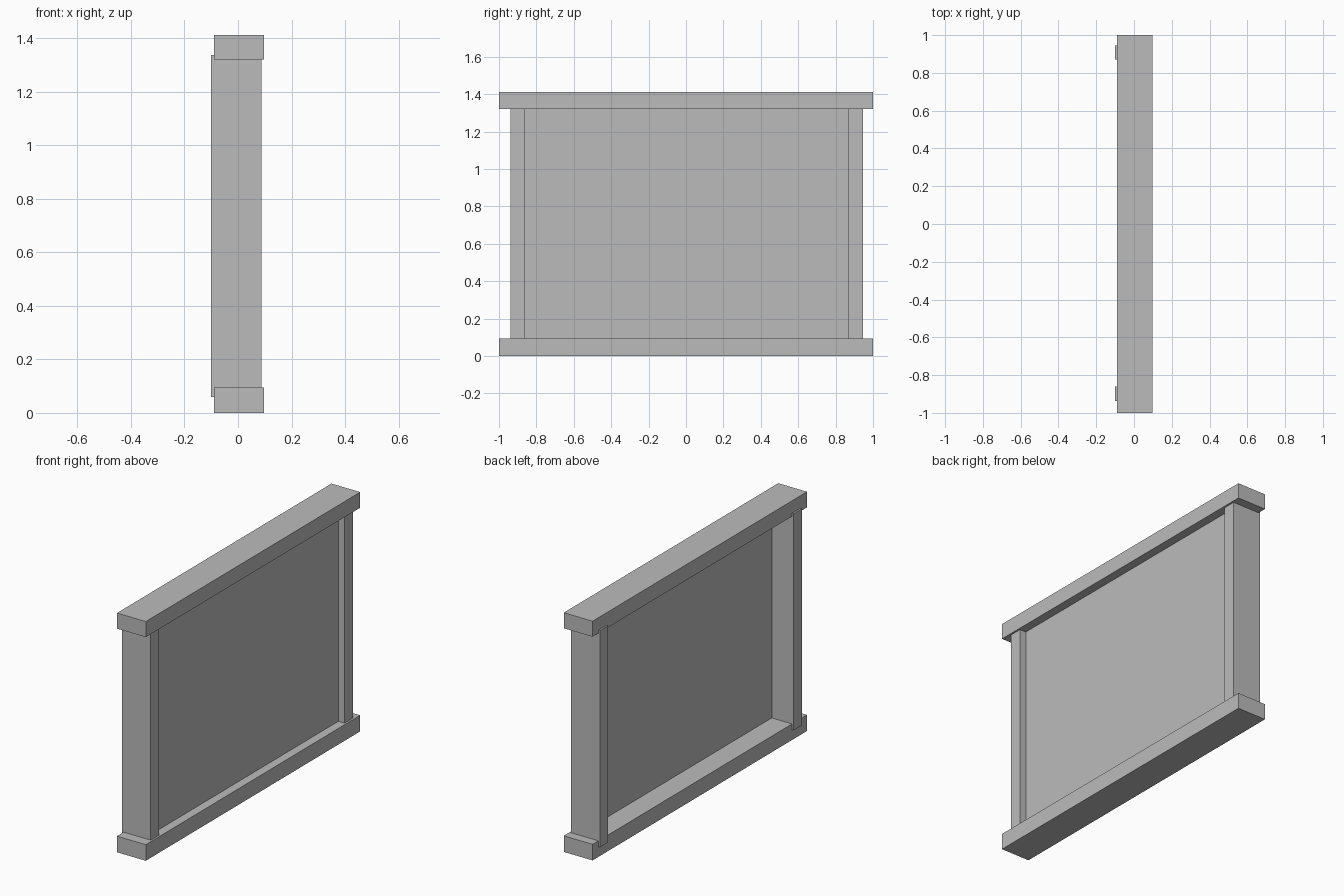
import bpy
import bmesh
from mathutils import Matrix, Vector

old = bpy.data.objects.get("Cube")
if old:
    bpy.data.objects.remove(old, do_unlink=True)

# Single plain grey finish
grey = bpy.data.materials.new("plain grey")
grey.use_nodes = True
colour = (0.5, 0.5, 0.5, 1)
grey.diffuse_color = colour
grey.node_tree.nodes["Principled BSDF"].inputs["Base Color"].default_value = colour


def box(name, low, high):
    """Flat-shaded box between two opposite corners."""
    low, high = Vector(low), Vector(high)
    bm = bmesh.new()
    bmesh.ops.create_cube(bm, size=1)
    bm.transform(Matrix.Translation((low + high) / 2) @ Matrix.Diagonal((high - low).to_4d()))
    mesh = bpy.data.meshes.new(name)
    bm.to_mesh(mesh)
    bm.free()
    mesh.materials.append(grey)
    obj = bpy.data.objects.new(name, mesh)
    bpy.context.collection.objects.link(obj)
    return obj


# Bottom and top rails run the full length
for name, z0, z1 in (("bottom_rail", 0, 0.095), ("top_rail", 1.32, 1.412)):
    box(name, (-0.09, -1, z0), (0.098, 1, z1))

# End posts sit in the rails and stand slightly proud on one side
for name, y0, y1 in (("front_post", -0.938, -0.86), ("back_post", 0.87, 0.946)):
    box(name, (-0.1, y0, 0.06), (0.087, y1, 1.338))

# Thin infill panel between the posts
box("infill_panel", (0.042, -0.88, 0.08), (0.046, 0.89, 1.335))
